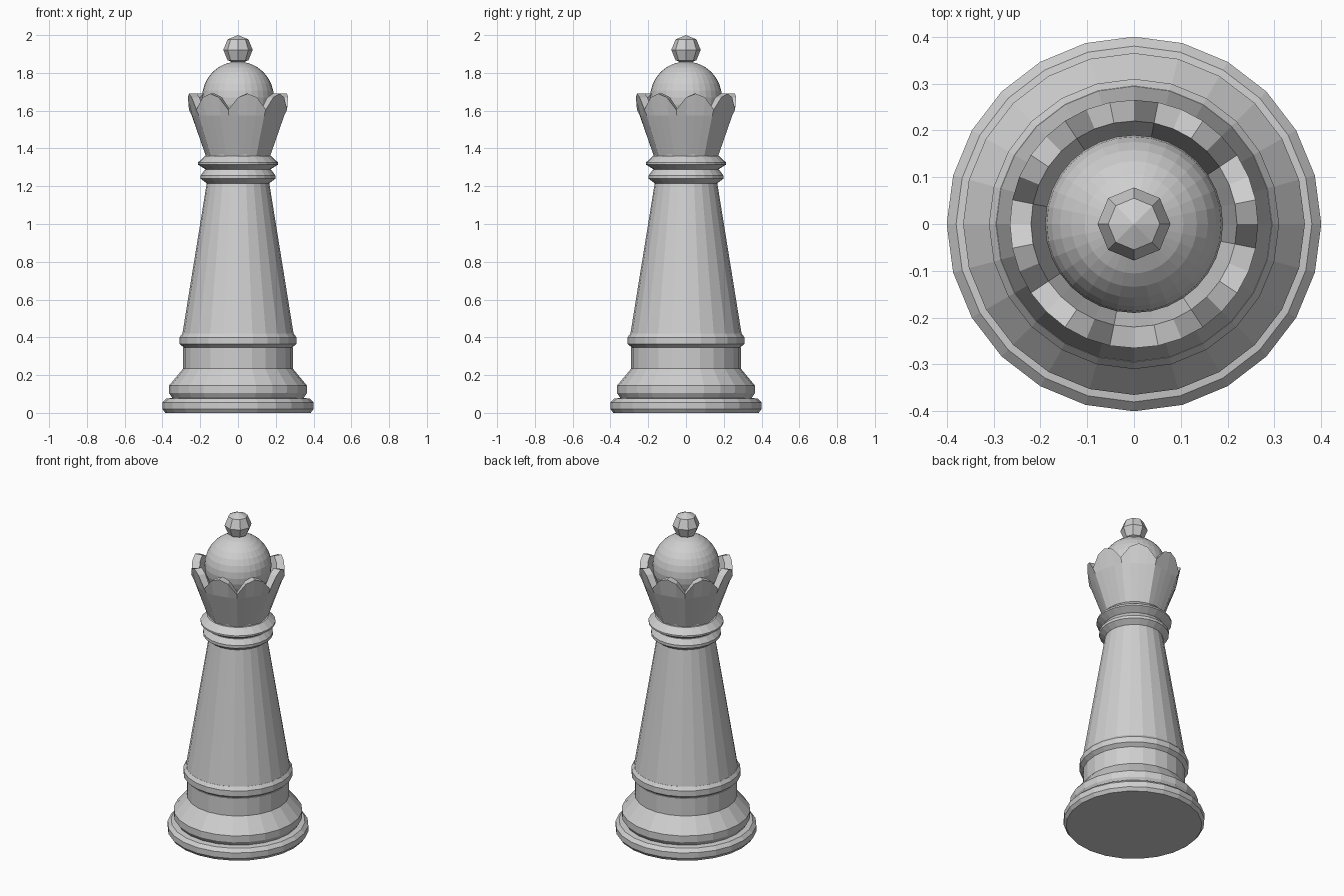
import bpy
import bmesh
from math import cos, sin, pi, radians

cube = bpy.data.objects.get("Cube")
if cube:
    bpy.data.objects.remove(cube, do_unlink=True)

grey = bpy.data.materials.new("light grey")
grey.use_nodes = True
colour = (0.62, 0.62, 0.62, 1)
grey.diffuse_color = colour
grey.node_tree.nodes["Principled BSDF"].inputs["Base Color"].default_value = colour


def finish(name, bm):
    bmesh.ops.recalc_face_normals(bm, faces=bm.faces)
    mesh = bpy.data.meshes.new(name)
    bm.to_mesh(mesh)
    bm.free()
    mesh.materials.append(grey)
    ob = bpy.data.objects.new(name, mesh)
    bpy.context.collection.objects.link(ob)
    return ob


def bridge(bm, a, b):
    n = len(a)
    for i in range(n):
        j = (i + 1) % n
        bm.faces.new((a[i], a[j], b[j], b[i]))


def lathe(name, profile, sides=24):
    """Turn a (radius, height) profile around z and cap both ends."""
    bm = bmesh.new()
    rings = [[bm.verts.new((r * cos(2 * pi * i / sides), r * sin(2 * pi * i / sides), z))
              for i in range(sides)] for r, z in profile]
    for a, b in zip(rings, rings[1:]):
        bridge(bm, a, b)
    bm.faces.new(rings[0])
    bm.faces.new(rings[-1])
    return finish(name, bm)


def ball(name, radius, z, segments, rings):
    bm = bmesh.new()
    bmesh.ops.create_uvsphere(bm, u_segments=segments, v_segments=rings, radius=radius)
    bmesh.ops.translate(bm, vec=(0, 0, z), verts=bm.verts)
    return finish(name, bm)


# Stepped foot
lathe("foot", [(0.385, 0), (0.4, 0.02), (0.4, 0.055), (0.38, 0.075), (0.345, 0.08)])
lathe("plinth", [(0.345, 0.075), (0.365, 0.105), (0.365, 0.145), (0.29, 0.235),
                 (0.29, 0.345), (0.27, 0.35)])
lathe("lower_ring", [(0.285, 0.345), (0.31, 0.365), (0.31, 0.4), (0.295, 0.42), (0.27, 0.425)])

# Tapered shaft and neck collars
lathe("shaft", [(0.295, 0.415), (0.165, 1.22), (0.165, 1.37)])
lathe("lower_collar", [(0.165, 1.215), (0.198, 1.24), (0.198, 1.257), (0.175, 1.288), (0.15, 1.29)])
lathe("upper_collar", [(0.165, 1.285), (0.213, 1.315), (0.213, 1.325), (0.175, 1.36), (0.15, 1.362)])

# Crown of eight flared petals, four columns per petal
bm = bmesh.new()
heights = (1.67, 1.69, 1.67, 1.605)
base_flat = (0.945, 0.925, 0.945, 1.0)
loops = [[] for _ in range(5)]
for k in range(32):
    a = radians(-90 + k * 11.25)
    top, flat = heights[k % 4], base_flat[k % 4]
    section = [(0.172 * flat, 1.355), (0.25 * (1 + flat) / 2, 1.575),
               (0.265, top), (0.22, top), (0.15, 1.4)]
    for loop, (r, z) in zip(loops, section):
        loop.append(bm.verts.new((r * cos(a), r * sin(a), z)))
for a, b in zip(loops, loops[1:]):
    bridge(bm, a, b)
bm.faces.new(loops[0])
bm.faces.new(loops[-1])
finish("crown", bm)

# Dome and faceted finial
ball("dome", 0.19, 1.67, 32, 16)
ball("finial", 0.078, 1.922, 8, 4)
